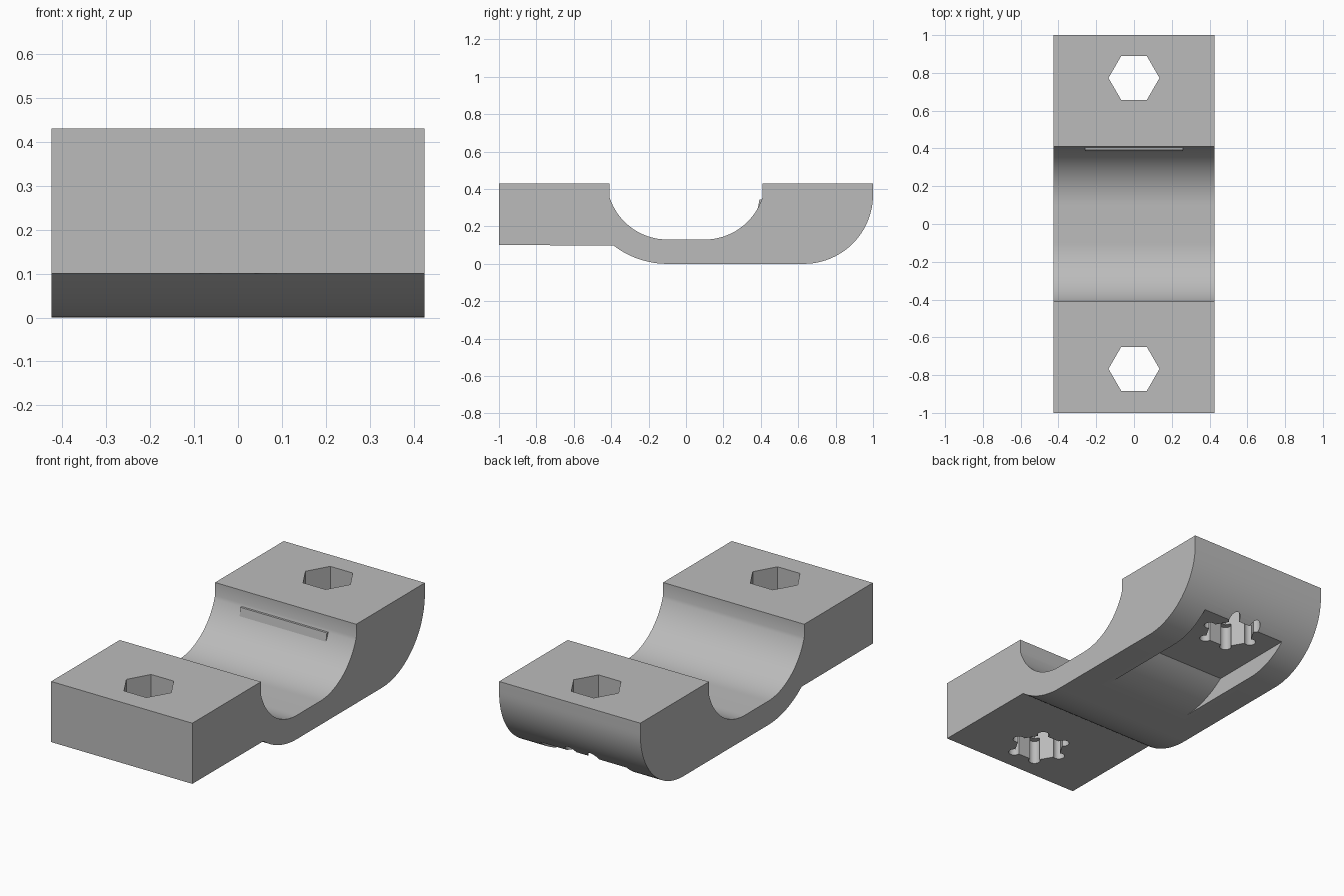
import bpy, bmesh
from math import sin, cos, atan2, pi, radians

if "Cube" in bpy.data.objects:
    bpy.data.objects.remove(bpy.data.objects["Cube"], do_unlink=True)

HALF_WIDTH, RIB = 0.425, 0.26      # block half width, half width of inset features
TOP, FLANGE = 0.43, 0.10           # top face and flange underside heights

grey = bpy.data.materials.new("plain_grey")
grey.use_nodes = True
grey.diffuse_color = (0.5, 0.5, 0.5, 1)
grey.node_tree.nodes["Principled BSDF"].inputs["Base Color"].default_value = (0.5, 0.5, 0.5, 1)


def arc(cy, cz, start, end, steps=24):
    """Arc in the side plane between two points around a centre."""
    a = atan2(start[1] - cz, start[0] - cy)
    b = atan2(end[1] - cz, end[0] - cy)
    r = ((start[0] - cy) ** 2 + (start[1] - cz) ** 2) ** 0.5
    return [(cy + r * cos(a + (b - a) * i / steps), cz + r * sin(a + (b - a) * i / steps))
            for i in range(steps + 1)]


def prism(name, outline, axis, low, high):
    """Extrude an outline along x (side profile) or z (plan)."""
    bm = bmesh.new()
    place = (lambda p, h: (h, *p)) if axis == "x" else (lambda p, h: (*p, h))
    ends = [[bm.verts.new(place(p, h)) for p in outline] for h in (low, high)]
    for ring in ends:
        bm.faces.new(ring)
    n = len(outline)
    for i in range(n):
        j = (i + 1) % n
        bm.faces.new((ends[0][i], ends[0][j], ends[1][j], ends[1][i]))
    bmesh.ops.recalc_face_normals(bm, faces=bm.faces)
    mesh = bpy.data.meshes.new(name)
    bm.to_mesh(mesh)
    bm.free()
    mesh.materials.append(grey)
    ob = bpy.data.objects.new(name, mesh)
    bpy.context.collection.objects.link(ob)
    return ob


def ngon(cx, cy, r, sides):
    return [(cx + r * cos(2 * pi * i / sides), cy + r * sin(2 * pi * i / sides))
            for i in range(sides)]


def cut(target, cutter):
    mod = target.modifiers.new("cut", "BOOLEAN")
    mod.operation, mod.solver, mod.object = "DIFFERENCE", "EXACT", cutter
    bpy.context.view_layer.objects.active = target
    bpy.ops.object.modifier_apply(modifier=mod.name)
    bpy.data.objects.remove(cutter, do_unlink=True)


# Clamp body: side profile with saddle channel and rounded rear
profile = [(-1, FLANGE), (-1, TOP), (-0.41, TOP)]
profile += arc(-0.1, 0.454, (-0.41, 0.36), (-0.1, 0.13))
profile += arc(0.1, 0.454, (0.1, 0.13), (0.41, 0.36))
profile += [(0.41, TOP), (1, TOP)]
profile += arc(0.63, 0.37, (1, 0.37), (0.63, 0))
profile += arc(-0.1, 0.47, (-0.1, 0), (-0.387, FLANGE), 12)
body = prism("clamp_body", profile, "x", -HALF_WIDTH, HALF_WIDTH)

# Recess under the rear flange, between two side ribs
recess = arc(0.1, 0.47, (0.1, 0), (0.387, FLANGE), 12) + [(1.1, FLANGE), (1.1, -0.1), (0.1, -0.1)]
cut(body, prism("recess_cutter", recess, "x", -RIB, RIB))

# Hexagonal bolt holes with round corner reliefs from below
for y in (-0.767, 0.773):
    corners = ngon(0, y, 0.135, 6)
    cut(body, prism("hex_cutter", corners, "z", -0.1, 0.6))
    for cx, cy in corners:
        cut(body, prism("relief_cutter", ngon(cx, cy, 0.03, 20), "z", -0.1, 0.23))

# Thin ledge on the rear wall of the channel
ledge = prism("channel_ledge", [(0.385, 0.3), (0.393, 0.345), (0.42, 0.345), (0.42, 0.3)],
              "x", -RIB, RIB)

for ob in (body, ledge):
    bpy.ops.object.select_all(action="DESELECT")
    ob.select_set(True)
    bpy.context.view_layer.objects.active = ob
    bpy.ops.object.shade_smooth_by_angle(angle=radians(25))
